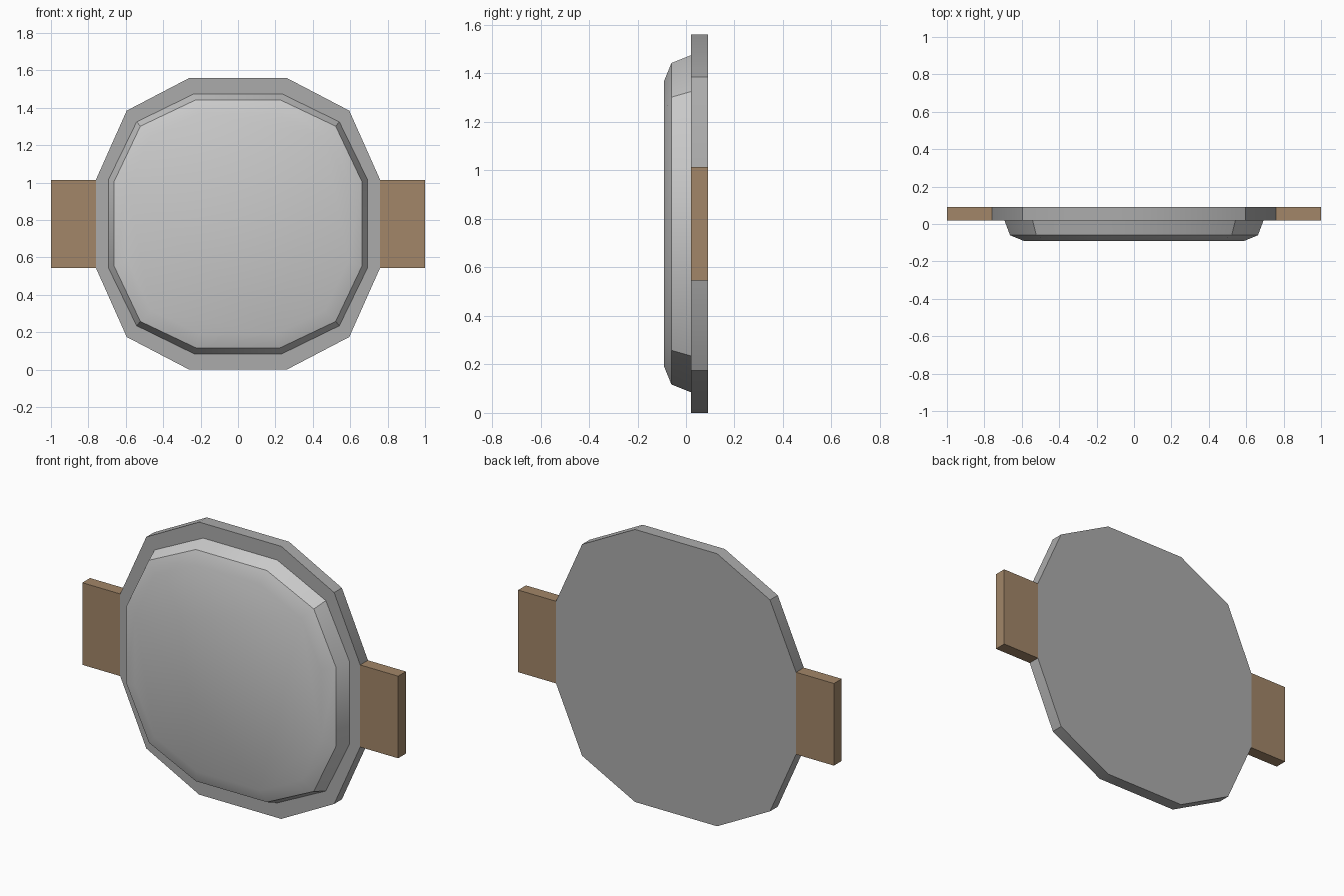
import bpy, bmesh, math

if "Cube" in bpy.data.objects:
    bpy.data.objects.remove(bpy.data.objects["Cube"])

CZ = 0.78  # height of the shield centre


def material(name, color):
    m = bpy.data.materials.new(name)
    m.diffuse_color = (*color, 1)
    m.use_nodes = True
    m.node_tree.nodes["Principled BSDF"].inputs["Base Color"].default_value = m.diffuse_color
    return m


def finish(name, bm, mat=None):
    bmesh.ops.recalc_face_normals(bm, faces=bm.faces)
    me = bpy.data.meshes.new(name)
    bm.to_mesh(me)
    bm.free()
    ob = bpy.data.objects.new(name, me)
    bpy.context.collection.objects.link(ob)
    if mat:
        me.materials.append(mat)
    bpy.ops.object.select_all(action='DESELECT')
    ob.select_set(True)
    bpy.context.view_layer.objects.active = ob
    bpy.ops.object.shade_smooth_by_angle(angle=math.radians(30))
    return ob


def outline(quarter):
    """Mirror three corner points of one quadrant into a 12-sided loop."""
    flip = quarter[::-1]
    return (quarter + [(x, -z) for x, z in flip]
            + [(-x, -z) for x, z in quarter] + [(-x, z) for x, z in flip])


def loft(name, sections, mat=None):
    """Skin 12-sided sections given as (quarter outline, y), capped at both ends."""
    bm = bmesh.new()
    rings = [[bm.verts.new((x, y, CZ + z)) for x, z in outline(q)] for q, y in sections]
    for a, b in zip(rings, rings[1:]):
        for i in range(12):
            j = (i + 1) % 12
            bm.faces.new((a[i], a[j], b[j], b[i]))
    bm.faces.new(rings[0])
    bm.faces.new(rings[-1])
    return finish(name, bm, mat)


dark_metal = material("dark_metal", (0.41, 0.41, 0.41))
wood = material("wood", (0.36, 0.24, 0.14))

# Dark backing plate whose border forms the rim
rim = [(0.26, 0.78), (0.595, 0.605), (0.76, 0.235)]
loft("rim_plate", [(rim, 0.09), (rim, 0.02)], dark_metal)

# Raised front panel with a bevelled edge, seated into the plate
base = [(0.235, 0.695), (0.542, 0.545), (0.693, 0.235)]
shoulder = [(0.225, 0.663), (0.522, 0.522), (0.663, 0.225)]
face = [(x * 0.89, z * 0.89) for x, z in shoulder]
loft("front_panel", [(base, 0.02), (shoulder, -0.06), (face, -0.09)])

# Wooden side grips
for side, label in ((-1, "left"), (1, "right")):
    bm = bmesh.new()
    bmesh.ops.create_cube(bm, size=1)
    bmesh.ops.scale(bm, vec=(0.24, 0.07, 0.47), verts=bm.verts)
    bmesh.ops.translate(bm, vec=(side * 0.88, 0.055, CZ), verts=bm.verts)
    finish(label + "_grip", bm, wood)
